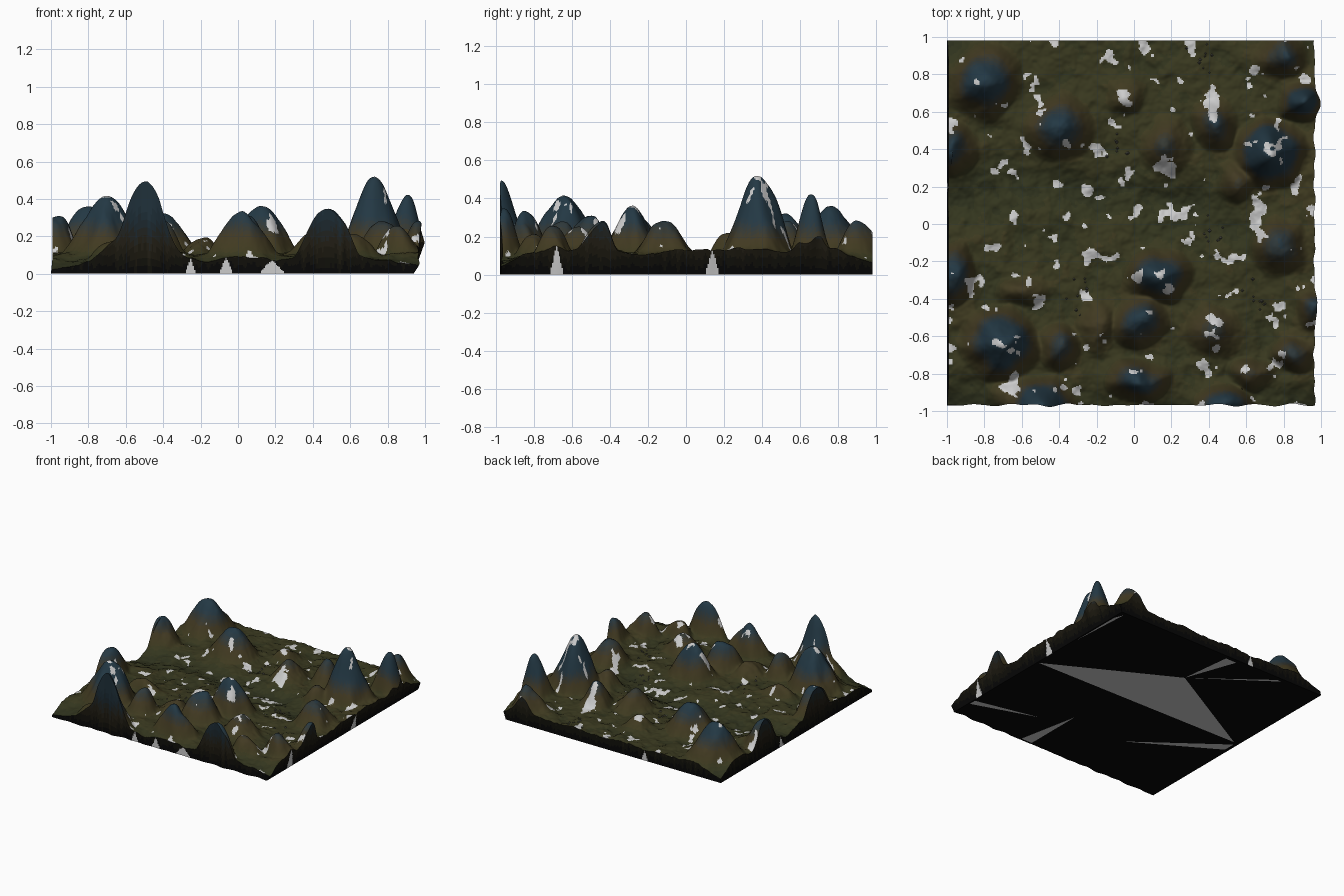
import bpy, math, random
from mathutils import Vector, noise

if "Cube" in bpy.data.objects:
    bpy.data.objects.remove(bpy.data.objects["Cube"])

random.seed(4)
N = 270          # grid cells per side
ROWS = 12        # rows of faces on the cut sides
BANDS = 16       # height colour bands
SIDES = 8        # colour bands on the cut sides
BASE = 0.002

# hills: x, y, radius x, radius y, summit height
HILLS = [
    (-.80, .76, .18, .18, .36), (-.40, .51, .18, .17, .32), (-.97, .40, .13, .15, .30),
    (-.97, -.27, .11, .17, .31), (-.71, -.64, .18, .17, .41), (-.50, -.97, .17, .13, .49),
    (-.40, -.66, .11, .13, .28), (.02, -.84, .17, .11, .33), (.03, -.52, .15, .13, .31),
    (.13, -.28, .17, .13, .36), (.43, -.57, .16, .14, .25), (.48, -.97, .15, .10, .35),
    (.62, -.80, .13, .09, .21), (.85, -.70, .13, .09, .25), (.96, -.45, .09, .10, .28),
    (.77, -.12, .16, .16, .28), (.73, .38, .16, .15, .52), (.90, .65, .11, .09, .42),
    (.80, .90, .16, .12, .28), (.43, .53, .12, .14, .28), (.17, .42, .14, .16, .25),
    (.55, .22, .12, .11, .22), (-.05, .68, .12, .12, .18), (-.60, -.36, .17, .09, .18),
    (-.20, -.55, .12, .17, .19), (-.70, -.92, .1, .1, .16),
]


def fbm(x, y, s, seed=0.0, octaves=4):
    return noise.fractal(Vector((x * s, y * s, seed)), 0.9, 2.1, octaves)


def bump(y, c, r):
    return math.exp(-((y - c) / r) ** 2)


def height(x, y):
    wx = x + .03 * noise.noise(Vector((x * 7, y * 7, 3)))
    wy = y + .03 * noise.noise(Vector((x * 7, y * 7, 8)))
    floor = .095 + .022 * fbm(x, y, 5, 1.0) + .035 * bump(x, 1, .15) - .035 * bump(y, -1, .1)
    # shallow winding valley
    line = .13 - .05 * math.sin(3 * x) - .55 * max(0, x - .35)
    floor -= .03 * bump(y, line, .12)
    total = max(.01, floor) ** 4
    for hx, hy, rx, ry, top in HILLS:
        d = ((wx - hx) / rx) ** 2 + ((wy - hy) / ry) ** 2
        if d < 8:
            skirt = .42 * min(top, .32) * math.exp(-(d / 2.4) ** 1.4)
            total += max(skirt, top * math.exp(-d ** 1.12)) ** 4
    z = total ** .25
    z += .007 * noise.noise(Vector((x * 11, y * 11, 5))) + .006 * fbm(x, y, 18, 6.0, 3)
    # the four corners thin out
    corner = max(0, 1 - math.hypot(1 - abs(x), 1 - abs(y)) / .2)
    return max(.012, z * (1 - .7 * corner))


def place(u, v):
    """Grid (0..1) to plan position with ragged front and right edges."""
    y0, x0 = -.98 + 1.96 * v, -1 + 1.97 * u
    xmax = .965 + .016 * noise.noise(Vector((y0 * 12, 2, 0))) + .03 * bump(y0, .65, .07) + .02 * bump(y0, -.45, .06)
    ymin = -.968 + .014 * noise.noise(Vector((x0 * 10, 7, 0)))
    return -1 + (xmax + 1) * u, ymin + (.98 - ymin) * v


# materials: dark base, green valley, brown slope, blue summit, grey patches
KEYS = [(0, (.02, .022, .01)), (.05, (.026, .03, .012)), (.09, (.036, .038, .013)),
        (.13, (.05, .042, .014)), (.19, (.055, .042, .016)), (.24, (.034, .04, .034)),
        (.29, (.017, .04, .058)), (.6, (.017, .04, .058))]


def ramp(z):
    for (a, ca), (b, cb) in zip(KEYS, KEYS[1:]):
        if z <= b:
            t = (z - a) / (b - a)
            return [p + (q - p) * t for p, q in zip(ca, cb)]
    return KEYS[-1][1]


def material(name, col):
    m = bpy.data.materials.new(name)
    m.diffuse_color = (*col, 1)
    m.use_nodes = True
    m.node_tree.nodes["Principled BSDF"].inputs["Base Color"].default_value = m.diffuse_color
    return m


band_mats = [material(f"ground_{i}", ramp((i + .5) * .36 / BANDS)) for i in range(BANDS)]
side_mats = [material(f"cut_side_{i}", [.002 + c * .8 * (i / SIDES) ** 1.2 for c in ramp(.08 + .04 * i)])
             for i in range(SIDES)]
black = material("underside_black", (.002, .002, .002))
grey = material("pale_patch", (.6, .6, .6))


def make(name, verts, faces, mats, ids, smooth=True):
    me = bpy.data.meshes.new(name)
    me.from_pydata(verts, [], faces)
    for m in mats:
        me.materials.append(m)
    me.polygons.foreach_set("material_index", ids)
    ob = bpy.data.objects.new(name, me)
    bpy.context.collection.objects.link(ob)
    if smooth:
        bpy.ops.object.select_all(action='DESELECT')
        ob.select_set(True)
        bpy.context.view_layer.objects.active = ob
        bpy.ops.object.shade_smooth_by_angle(angle=math.radians(60))
    return ob


# terrain surface
verts, faces, ids = [], [], []
for j in range(N + 1):
    for i in range(N + 1):
        x, y = place(i / N, j / N)
        z = height(x, y)
        verts.append((x + (.1 * z if i == 0 else 0), y, z))
for j in range(N):
    for i in range(N):
        a = j * (N + 1) + i
        faces.append((a, a + 1, a + N + 2, a + N + 1))
        x, y, z = verts[a]
        if fbm(x, y, 8.5, 11.0, 3) > .45:
            ids.append(BANDS)
        else:
            zz = z + .02 * fbm(x, y, 6, 20.0)
            ids.append(min(BANDS - 1, max(1, int(zz / .36 * BANDS))))

# cut sides: drop the border down to a flat base
W = N + 1
ring = ([i for i in range(N)] + [N + j * W for j in range(N)]
        + [N * W + N - i for i in range(N)] + [(N - j) * W for j in range(N)])
L = len(ring)
rim = [verts[k] for k in ring]
side_v, side_f, side_id = [], [], []
for r in range(ROWS + 1):
    t = r / ROWS
    for x, y, z in rim:
        bx = min(.94, x) if x > .9 else (-1 if x < -.94 else x)
        side_v.append((x + (bx - x) * t, y, z + (BASE - z) * t))


def ring_at(edge, c):
    return int((edge + (c + 1) / 2) * N)


# pale wedges on the sides: (ring position, half width at base)
wedges = [(ring_at(0, -.05), 5), (ring_at(0, .2), 9), (ring_at(0, -.24), 4),
          (ring_at(1, -.7), 5), (ring_at(1, .14), 5), (ring_at(2, .3), 4), (ring_at(3, -.2), 4)]
for r in range(ROWS):
    for k in range(L):
        n = (k + 1) % L
        a, b = r * L + k, r * L + n
        side_f.append((a, a + L, b + L, b))
        z = side_v[a][2]
        if any(abs(k - c) < w * (r + 1) / ROWS for c, w in wedges):
            side_id.append(SIDES)
        else:
            streak = 1.2 * noise.noise(Vector((k * .3, 0, 4)))
            side_id.append(min(SIDES - 1, max(0, int(z / .05 + streak))))
make("terrain_surface", verts, faces, band_mats + [grey], ids)
make("cut_sides", side_v, side_f, side_mats + [grey], side_id)

# underside with pale facets
bottom = side_v[ROWS * L:]
make("underside", bottom, [tuple(range(L - 1, -1, -1))], [black], [0], False)
tris = [((.93, 0), (-.05, .53), (-.95, .03)), ((.93, -.8), (.4, -.62), (.93, -.74)),
        ((.93, .88), (.93, .45), (.9, .95)), ((-.1, .95), (-.05, .53), (-.2, .95)),
        ((-.6, .95), (-.05, .53), (-.64, .95)), ((-.3, -.5), (-.97, -.1), (-.97, 0)),
        ((.2, -.95), (.2, -.45), (.3, -.95))]
pv, pf = [], []
for tri in tris:
    p = [Vector(q) for q in tri]
    if (p[1] - p[0]).cross(p[2] - p[0]) > 0:
        p.reverse()
    pf.append(tuple(range(len(pv), len(pv) + 3)))
    pv += [(q.x, q.y, 0) for q in p]
make("underside_patches", pv, pf, [grey], [0] * len(pf), False)

# clusters of pebbles on the valley floor
stone = material("pebble_stone", (.09, .09, .075))
OCT = [(1, 0, 0), (0, 1, 0), (-1, 0, 0), (0, -1, 0), (0, 0, 1)]
pv, pf = [], []
for cx, cy in [(-.1, .42), (.42, -.04), (-.28, -.36), (.66, -.42), (.38, .86)]:
    for _ in range(9):
        x, y = random.gauss(cx, .04), random.gauss(cy, .05)
        s, z, o = random.uniform(.006, .011), height(x, y), len(pv)
        pv += [(x + s * a, y + s * b, z + s * c) for a, b, c in OCT]
        pf += [(o + k, o + (k + 1) % 4, o + 4) for k in range(4)]
make("pebbles", pv, pf, [stone], [0] * len(pf), False)
